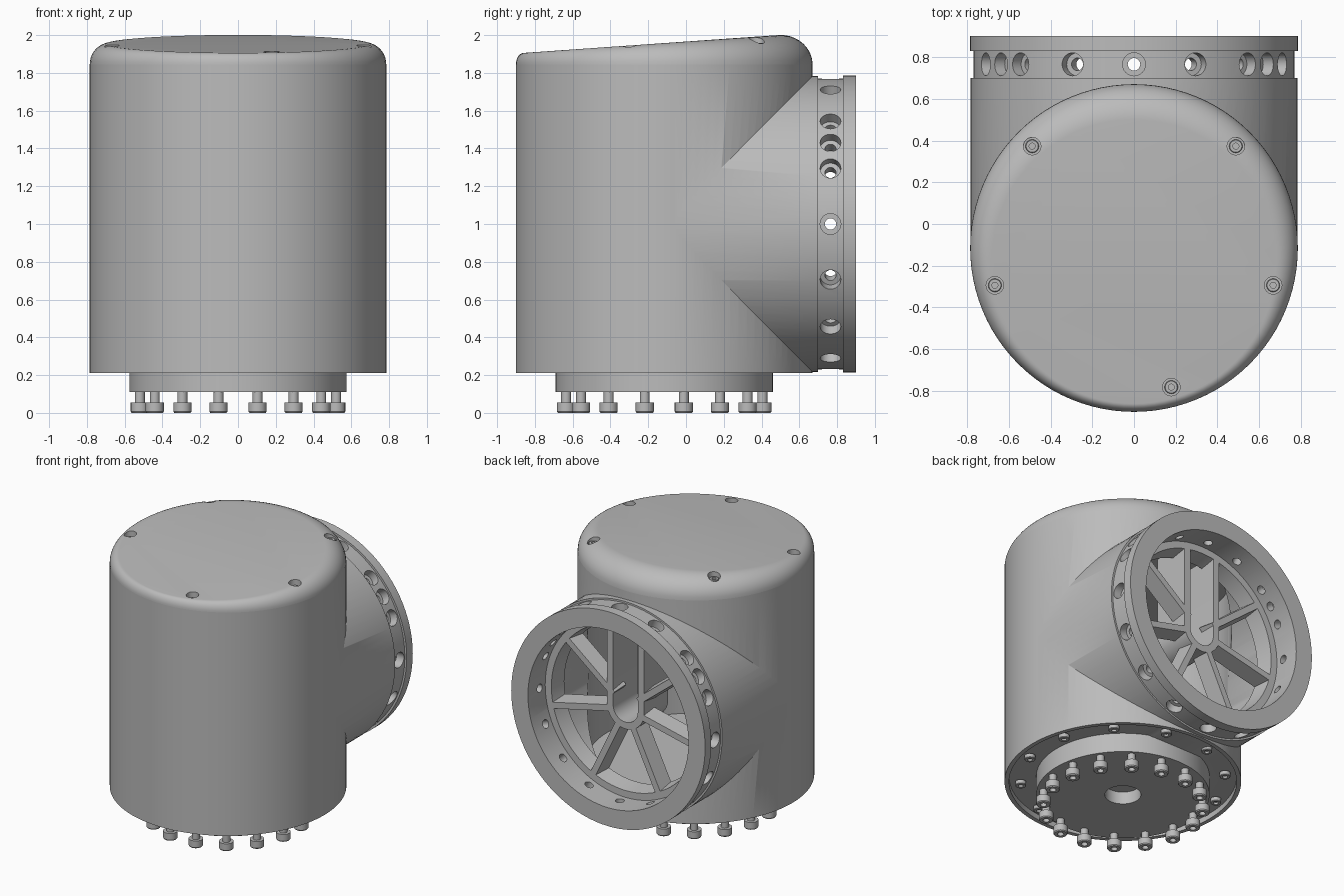
import bpy, bmesh
from math import pi, sin, cos, radians
from mathutils import Matrix, Vector

if "Cube" in bpy.data.objects:
    bpy.data.objects.remove(bpy.data.objects["Cube"])

CY = -0.115          # y of the upright axis
CZ = 1.0             # z of the side port axis
R = 0.785            # housing radius

grey = bpy.data.materials.new("light_grey")
grey.use_nodes = True
colour = (0.5, 0.5, 0.5, 1)
grey.diffuse_color = colour
grey.node_tree.nodes["Principled BSDF"].inputs["Base Color"].default_value = colour

UP = Matrix.Translation((0, CY, 0))
PORT = Matrix.Translation((0, 0, CZ)) @ Matrix.Rotation(-pi / 2, 4, 'X')


def make(name, bm):
    bmesh.ops.recalc_face_normals(bm, faces=bm.faces)
    me = bpy.data.meshes.new(name)
    bm.to_mesh(me)
    bm.free()
    me.materials.append(grey)
    ob = bpy.data.objects.new(name, me)
    bpy.context.collection.objects.link(ob)
    return ob


def lathe(bm, profile, matrix, n=96):
    """Revolve (radius, height) points about local z; radius 0 closes an end."""
    rings = []
    for r, h in profile:
        angles = [0] if r == 0 else [2 * pi * i / n for i in range(n)]
        rings.append([bm.verts.new(matrix @ Vector((r * cos(a), r * sin(a), h))) for a in angles])
    for a, b in zip(rings, rings[1:]):
        if len(a) == 1:
            bm.faces.new(b)
        elif len(b) == 1:
            bm.faces.new(a)
        else:
            for i in range(n):
                j = (i + 1) % n
                bm.faces.new((a[i], a[j], b[j], b[i]))
    for v in [r[0] for r in rings if len(r) == 1]:
        bm.verts.remove(v)


def turned(name, profile, matrix, n=96):
    bm = bmesh.new()
    lathe(bm, profile, matrix, n)
    return make(name, bm)


def smooth(ob):
    bpy.ops.object.select_all(action='DESELECT')
    ob.select_set(True)
    bpy.context.view_layer.objects.active = ob
    bpy.ops.object.shade_smooth_by_angle(angle=radians(30))


def apply_mods(ob):
    bpy.context.view_layer.objects.active = ob
    for m in list(ob.modifiers):
        bpy.ops.object.modifier_apply(modifier=m.name)


def boolean(ob, cutter, op='DIFFERENCE'):
    m = ob.modifiers.new("cut", 'BOOLEAN')
    m.operation, m.object, m.solver = op, cutter, 'EXACT'
    apply_mods(ob)
    bpy.data.objects.remove(cutter)


# Housing: upright drum with a shallow recess below, joined to the side port
housing = turned("housing", [(0, .25), (.755, .25), (.755, .21), (R, .21), (R, 1.845), (0, 1.845)], UP)
port = turned("port", [(0, CY), (.783, CY), (.783, .70), (.77, .70), (.77, .83),
                       (R, .83), (R, .90), (0, .90)], PORT)
boolean(housing, port, 'UNION')
boolean(housing, turned("cavity", [(0, .32), (.72, .32), (.72, 1.78), (0, 1.78)], UP))
boolean(housing, turned("bore", [(0, -.1), (.65, -.1), (.65, 1), (0, 1)], PORT))

# Counterbored holes around the port neck
bm = bmesh.new()
for deg in [22.5 * k for k in range(16)] + [34, 146]:
    spin = Matrix.Translation((0, .765, CZ)) @ Matrix.Rotation(radians(90 - deg), 4, 'Y')
    lathe(bm, [(0, .6), (.03, .6), (.03, .71), (.055, .71), (.055, .76 + .09), (0, .85)], spin, 24)
boolean(housing, make("neck_holes", bm))
smooth(housing)


# Slanted cap with a rounded edge that widens toward the back
def top_height(y):
    return 1.905 + .07 * (y + .87)


bm = bmesh.new()
N, STEPS = 96, 10
rings = []
for s in range(STEPS + 1):
    t = pi / 2 * s / STEPS
    ring = []
    for i in range(N):
        a = 2 * pi * i / N
        inset = .105 + .065 * sin(a)
        rise = top_height(CY + (R - inset) * sin(a)) - 1.845
        r = R - inset * (1 - cos(t))
        ring.append(bm.verts.new((r * cos(a), CY + r * sin(a), 1.845 + rise * sin(t))))
    rings.append(ring)
bm.faces.new(rings[0])
bm.faces.new(rings[-1])
for a, b in zip(rings, rings[1:]):
    for i in range(N):
        j = (i + 1) % N
        bm.faces.new((a[i], a[j], b[j], b[i]))
cap = make("cap", bm)


# Socket-head screw: head points along local -z from its face at z = 0
def screw(bm, matrix, r, head, length):
    lathe(bm, [(0, head * .5), (r * .45, head * .5), (r * .45, 0), (r * .9, 0), (r, head * .12),
               (r, head), (r * .55, head), (r * .55, length), (0, length)], matrix, 24)


def polar(radius, deg, z):
    a = radians(deg)
    return Matrix.Translation((radius * cos(a), CY + radius * sin(a), z))


# Cap screws sunk in round pockets
pockets, screws = bmesh.new(), bmesh.new()
for deg in (45, -15, -75, 135, 195):
    z = top_height(CY + .69 * sin(radians(deg))) - .055
    lathe(pockets, [(0, z), (.042, z), (.042, 2.1), (0, 2.1)], polar(.69, deg, 0), 24)
    screw(screws, polar(.69, deg, z + .022) @ Matrix.Rotation(pi, 4, 'X'), .032, .022, .03)
boolean(cap, make("cap_pockets", pockets))
smooth(cap)
smooth(make("cap_screws", screws))

# Base boss with a central hole
smooth(turned("base_boss", [(0, .2), (.12, .2), (.12, .11), (.575, .11), (.575, .26), (0, .26)], UP))

# Long screws under the boss and short ones in the recess
bm = bmesh.new()
for k in range(16):
    screw(bm, polar(.53, 22.5 * k + 11.25, 0), .048, .055, .12)
smooth(make("boss_screws", bm))
bm = bmesh.new()
for k in range(12):
    screw(bm, polar(.68, 30 * k + 15, .212), .036, .03, .05)
smooth(make("recess_screws", bm))

# Spoked plate inside the port
smooth(turned("spoke_rim", [(.66, .58), (.58, .58), (.60, .70), (.66, .70), (.66, .58)], PORT))
bm = bmesh.new()
for k in range(1, 7):
    turn = Matrix.Translation((0, .64, CZ)) @ Matrix.Rotation(2 * pi * k / 7, 4, 'Y')
    rib = bmesh.ops.create_cube(bm, size=1)["verts"]
    for v in rib:
        width = .045 if v.co.y > 0 else .075
        v.co = turn @ Vector((v.co.x * width, v.co.y * .12, .38 + v.co.z * .5))
make("spokes", bm)

# U-shaped slot wall running from the hub up to the rim
bm = bmesh.new()
path = [(.125, .62)] + [(.125 * cos(pi * i / 16), -.125 * sin(pi * i / 16)) for i in range(17)] + [(-.125, .62)]
wall = [[bm.verts.new((x, y, CZ + z)) for x, z in path] for y in (.42, .70)]
for i in range(len(path) - 1):
    bm.faces.new((wall[0][i], wall[0][i + 1], wall[1][i + 1], wall[1][i]))
slot = make("slot_wall", bm)
m = slot.modifiers.new("thick", 'SOLIDIFY')
m.thickness, m.offset = .05, 0
apply_mods(slot)
smooth(slot)
